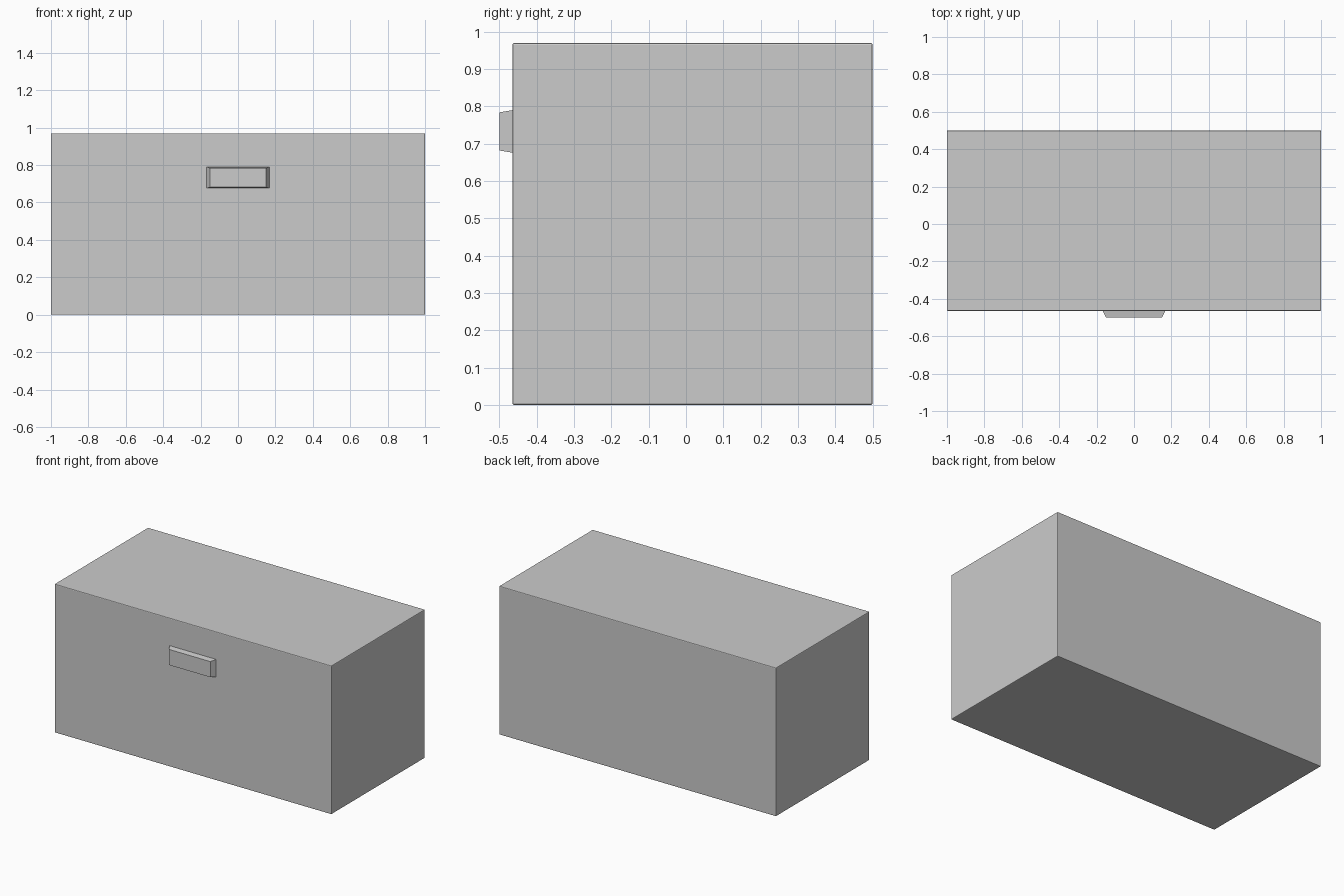
import bpy, bmesh

if "Cube" in bpy.data.objects:
    bpy.data.objects.remove(bpy.data.objects["Cube"])


def make_object(name, bm):
    bmesh.ops.recalc_face_normals(bm, faces=bm.faces)
    mesh = bpy.data.meshes.new(name)
    bm.to_mesh(mesh)
    bm.free()
    obj = bpy.data.objects.new(name, mesh)
    bpy.context.collection.objects.link(obj)
    return obj


def box(lo, hi):
    bm = bmesh.new()
    bmesh.ops.create_cube(bm, size=1)
    for v in bm.verts:
        v.co = [lo[i] + (v.co[i] + 0.5) * (hi[i] - lo[i]) for i in range(3)]
    return bm


# Main body with finely eased edges
body = make_object("drawer_body", box((-1, -0.465, 0), (1, 0.5, 0.97)))
bevel = body.modifiers.new("eased_edges", "BEVEL")
bevel.width = 0.005
bevel.segments = 2

# Handle: block tapering towards the front
bm = box((-0.168, -0.5, 0.676), (0.168, -0.464, 0.79))
for v in bm.verts:
    if v.co.y < -0.48:
        v.co.x *= 0.15 / 0.168
        v.co.z = 0.733 + (v.co.z - 0.733) * 0.051 / 0.057
make_object("drawer_handle", bm)
